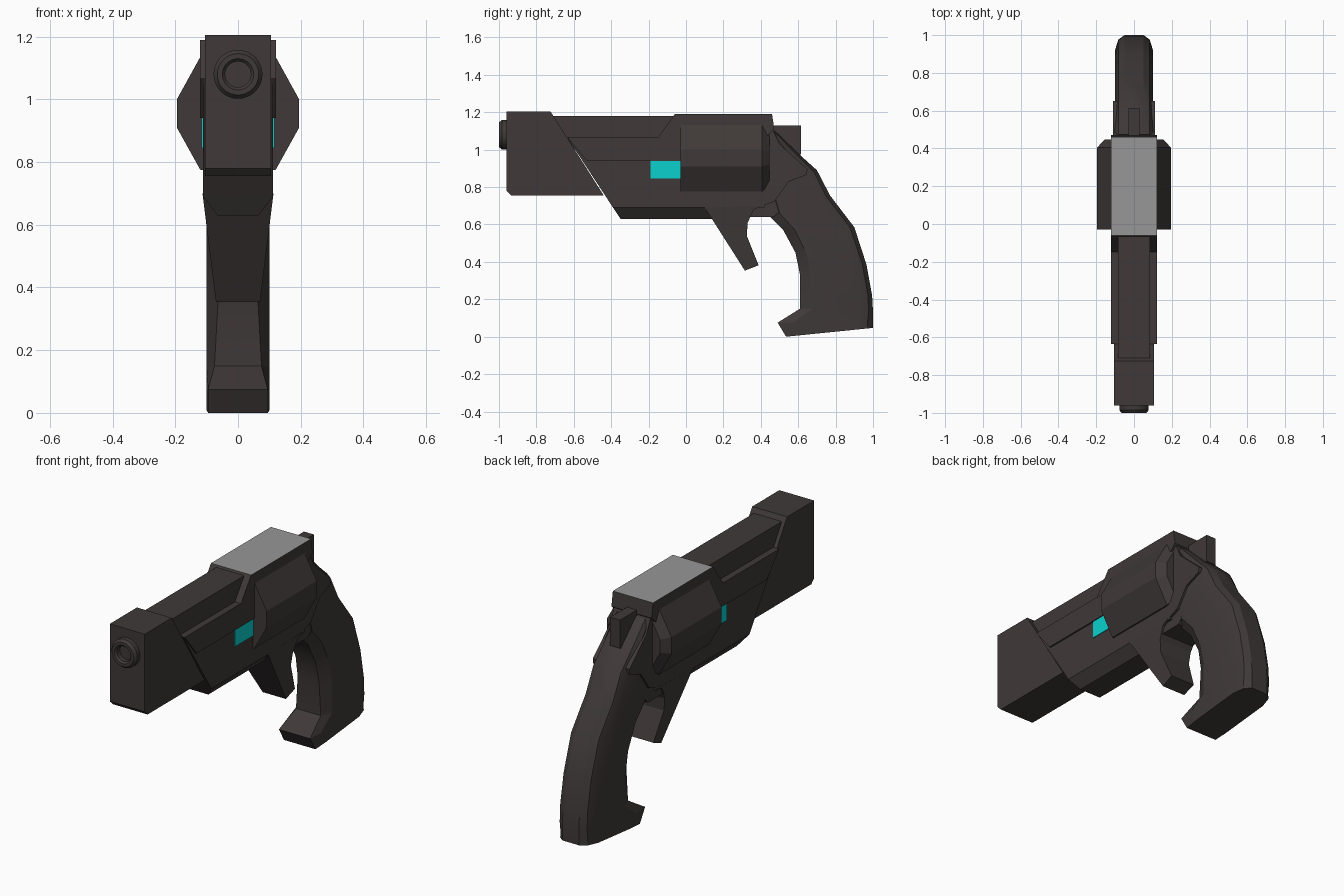
import bpy, bmesh, math


def material(name, rgb):
    m = bpy.data.materials.new(name)
    m.diffuse_color = (*rgb, 1)
    return m


DARK = material("dark_gunmetal", (0.05, 0.041, 0.040))
GREY = material("light_grey", (0.31, 0.31, 0.31))
CYAN = material("cyan_glow", (0.003, 0.63, 0.61))


def finish(bm, name, mats, smooth=None):
    bmesh.ops.recalc_face_normals(bm, faces=bm.faces)
    me = bpy.data.meshes.new(name)
    bm.to_mesh(me)
    bm.free()
    for m in mats:
        me.materials.append(m)
    ob = bpy.data.objects.new(name, me)
    bpy.context.collection.objects.link(ob)
    if smooth:
        bpy.ops.object.select_all(action='DESELECT')
        ob.select_set(True)
        bpy.context.view_layer.objects.active = ob
        bpy.ops.object.shade_smooth_by_angle(angle=math.radians(smooth))
    return ob


def loft(name, rings, mats=(DARK,), smooth=None, caps=True):
    """Skin closed rings of 3D points."""
    bm = bmesh.new()
    vs = [[bm.verts.new(p) for p in r] for r in rings]
    n = len(vs[0])
    for a, b in zip(vs, vs[1:]):
        for i in range(n):
            j = (i + 1) % n
            bm.faces.new((a[i], a[j], b[j], b[i]))
    if caps:
        bm.faces.new(vs[0])
        bm.faces.new(vs[-1])
    return finish(bm, name, mats, smooth)


def prism(name, pts, half, mats=(DARK,)):
    """Side (y, z) profile spread across x; half may depend on z."""
    w = half if callable(half) else (lambda z: half)
    return loft(name, [[(s * w(z), y, z) for y, z in pts] for s in (-1, 1)], mats)


# Front block around the muzzle
prism("muzzle_block", [(-0.96, 1.205), (-0.725, 1.205), (-0.44, 0.755),
                       (-0.935, 0.755), (-0.96, 0.78)], 0.106)

# Muzzle ring with recessed bore
N = 32
prof = [(0.001, -0.965), (0.041, -0.965), (0.041, -0.99), (0.05, -1.0),
        (0.066, -1.0), (0.078, -0.985), (0.078, -0.95)]
loft("muzzle_ring", [[(r * math.cos(2 * math.pi * i / N), y,
                       1.08 + r * math.sin(2 * math.pi * i / N)) for i in range(N)]
                     for r, y in prof], smooth=30)

# Upper barrel shroud
prism("barrel_shroud", [(-0.71, 1.18), (-0.05, 1.18), (-0.05, 1.0), (-0.60, 1.0)], 0.085)

# Main frame and its chamfered underside
prism("frame", [(-0.635, 1.065), (-0.03, 1.065), (0.42, 1.0), (0.42, 0.69),
                (-0.39, 0.69)], 0.112)
prism("frame_underside", [(-0.39, 0.69), (-0.35, 0.63), (0.22, 0.63), (0.22, 0.69)],
      lambda z: 0.065 + (z - 0.63) / 0.06 * 0.047)

# Raised rail above the glowing cell
prism("side_rail", [(-0.635, 1.067), (-0.02, 1.067), (-0.02, 0.94), (-0.53, 0.94)], 0.121)

# Glowing cells on both sides
prism("energy_cell", [(-0.19, 0.94), (-0.02, 0.94), (-0.02, 0.845), (-0.19, 0.845)], 0.116,
      (CYAN,))

# Top bridge over the cylinder, grey upper face
bridge = prism("top_bridge", [(-0.15, 1.065), (-0.06, 1.19), (0.46, 1.19), (0.472, 1.11),
                              (0.42, 1.06)], 0.122, (DARK, GREY))
for p in bridge.data.polygons:
    if p.normal.z > 0.95:
        p.material_index = 1

# Faceted cylinder with chamfered rear
half = [(0.195, 0.91), (0.195, 1.0), (0.115, 1.145)]
sec = half + [(-x, z) for x, z in reversed(half)] + [(-0.12, 0.775), (0.12, 0.775)]
loft("cylinder", [[(x * k, y, 0.957 + (z - 0.957) * k) for x, z in sec]
                  for y, k in ((-0.03, 1), (0.405, 1), (0.447, 0.8))])

# Rear frame plate
prism("rear_frame", [(0.40, 1.13), (0.455, 1.13), (0.50, 1.03), (0.65, 0.895), (0.645, 0.865),
                     (0.55, 0.83), (0.475, 0.725), (0.36, 0.68), (0.36, 0.75)], 0.111)
prism("grip_neck", [(0.33, 0.64), (0.47, 0.64), (0.60, 0.78), (0.40, 0.80), (0.34, 0.70)], 0.098)

# Hammer
prism("hammer", [(0.44, 1.13), (0.615, 1.13), (0.615, 0.975), (0.55, 0.95), (0.44, 1.0)], 0.03)

# Trigger, tapering downwards
prism("trigger", [(0.10, 0.69), (0.315, 0.353), (0.388, 0.382), (0.325, 0.54), (0.33, 0.61),
                  (0.36, 0.675), (0.40, 0.70)], lambda z: 0.07 + (z - 0.35) / 0.34 * 0.042)

# Curved grip: front y, z / back y, z / front half width
stations = [(0.43, 1.02, 0.475, 1.10, 0.06), (0.44, 0.85, 0.60, 0.98, 0.06),
            (0.43, 0.73, 0.70, 0.89, 0.06), (0.45, 0.64, 0.77, 0.755, 0.06),
            (0.52, 0.57, 0.90, 0.585, 0.06), (0.585, 0.45, 0.965, 0.385, 0.06),
            (0.61, 0.33, 0.995, 0.22, 0.065), (0.61, 0.15, 1.0, 0.13, 0.075),
            (0.49, 0.075, 1.0, 0.075, 0.095), (0.535, 0.003, 1.0, 0.05, 0.095)]
rings = []
for fy, fz, by, bz, fw in stations:
    side = [(0, fw), (0.16, 0.1), (0.80, 0.1), (0.94, 0.083), (1, 0.05)]
    loop = side + [(t, -w) for t, w in reversed(side)]
    rings.append([(w, fy + (by - fy) * t, fz + (bz - fz) * t) for t, w in loop])
# level the sole so the grip stands on z = 0
rings[-1] = [(x, y, max(z - 0.003, 0)) for x, y, z in rings[-1]]
loft("grip", rings, smooth=25)
